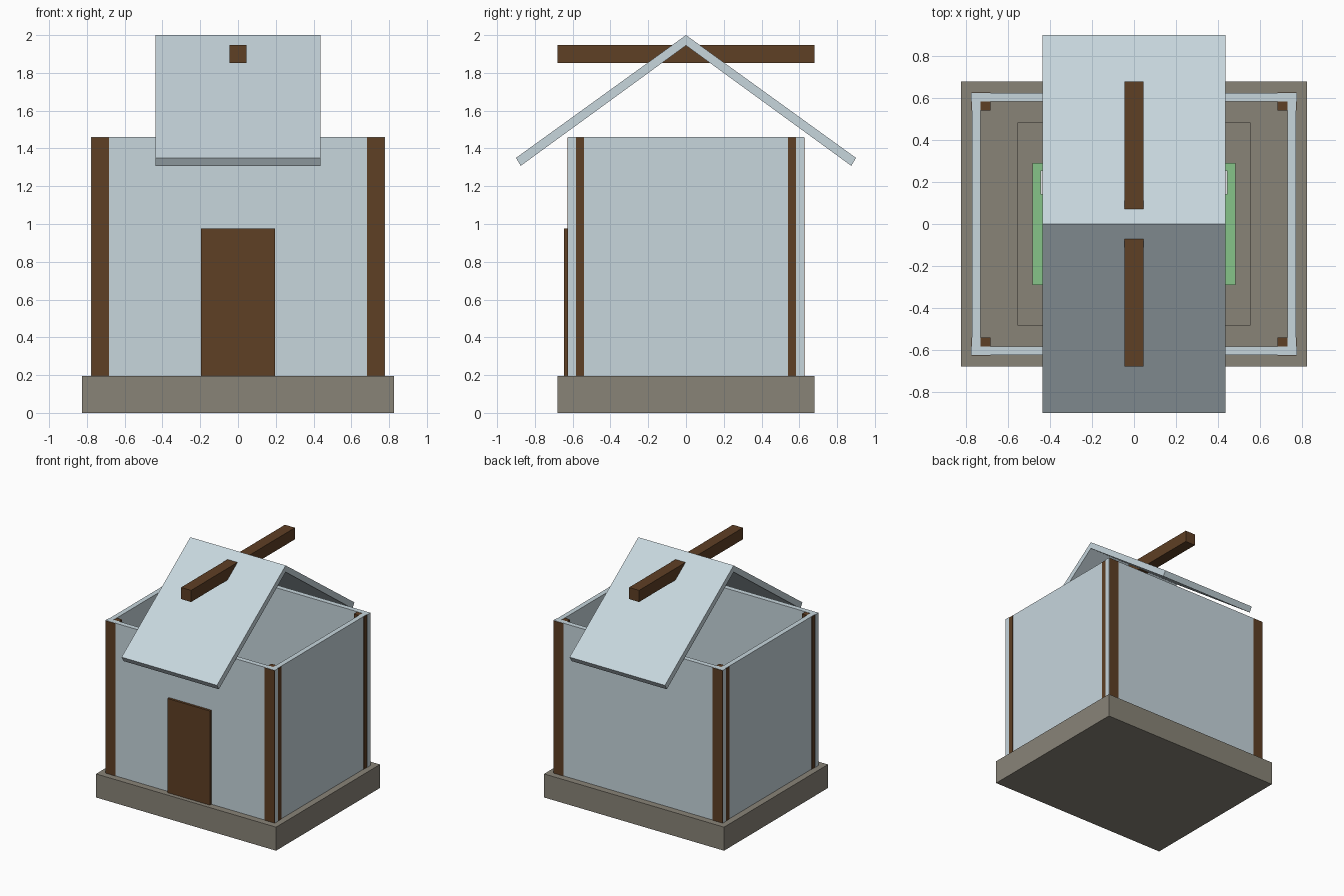
import bpy

cube = bpy.data.objects.get("Cube")
if cube:
    bpy.data.objects.remove(cube, do_unlink=True)


def material(name, rgb):
    mat = bpy.data.materials.new(name)
    mat.use_nodes = True
    colour = (*rgb, 1)
    mat.diffuse_color = colour
    mat.node_tree.nodes["Principled BSDF"].inputs["Base Color"].default_value = colour
    return mat


plaster = material("pale plaster", (0.57, 0.67, 0.72))
wood = material("dark wood", (0.113, 0.05, 0.018))
stone = material("grey stone", (0.25, 0.23, 0.187))
green = material("green cloth", (0.24, 0.55, 0.25))
white = material("white linen", (0.8, 0.8, 0.82))


def mesh_object(name, verts, faces, mat):
    mesh = bpy.data.meshes.new(name)
    mesh.from_pydata(verts, [], faces)
    mesh.materials.append(mat)
    obj = bpy.data.objects.new(name, mesh)
    bpy.context.scene.collection.objects.link(obj)
    return obj


def prism(name, profile, half_width, mat):
    """Extrude a counter-clockwise (y, z) profile along x."""
    n = len(profile)
    verts = [(x, y, z) for x in (-half_width, half_width) for y, z in profile]
    faces = [(i, i + n, (i + 1) % n + n, (i + 1) % n) for i in range(n)]
    faces += [tuple(reversed(range(n))), tuple(range(n, 2 * n))]
    obj = mesh_object(name, verts, [f[::-1] if len(f) == 4 and f in faces[:n] else f for f in faces], mat)
    return obj


def box(name, xs, ys, zs, mat):
    (x0, x1), (y0, y1), (z0, z1) = sorted(xs), sorted(ys), sorted(zs)
    verts = [(x, y, z) for z in (z0, z1) for y in (y0, y1) for x in (x0, x1)]
    faces = [(0, 2, 3, 1), (4, 5, 7, 6), (0, 1, 5, 4),
             (1, 3, 7, 5), (3, 2, 6, 7), (2, 0, 4, 6)]
    return mesh_object(name, verts, faces, mat)


FLOOR, TOP = 0.195, 1.46

# Foundation and interior furnishing
box("foundation", (-0.825, 0.825), (-0.68, 0.68), (0, FLOOR), stone)
box("floor_dais", (-0.555, 0.555), (-0.485, 0.485), (FLOOR, 0.24), stone)
box("bed", (-0.485, 0.485), (-0.29, 0.29), (0.24, 0.36), green)
box("pillow", (-0.445, 0.445), (0.14, 0.255), (0.36, 0.42), white)

# Walls: long panels cap the ends, side panels run between the posts
for label, s in (("front", -1), ("back", 1)):
    box(label + "_wall", (-0.777, 0.777), (s * 0.583, s * 0.625), (FLOOR, TOP), plaster)
for label, s in (("right", -1), ("left", 1)):
    box(label + "_wall", (s * 0.731, s * 0.772), (-0.583, 0.583), (FLOOR, TOP), plaster)

# Corner posts
for end, sy in (("front", -1), ("back", 1)):
    for side, sx in (("right", -1), ("left", 1)):
        box(f"{end}_{side}_post", (sx * 0.684, sx * 0.775),
            (sy * 0.54, sy * 0.628), (FLOOR, TOP - 0.002), wood)

# Door
box("door", (-0.195, 0.195), (-0.645, -0.622), (FLOOR, 0.975), wood)

# Roof and ridge beam
roof = [(0, 2.0), (-0.9, 1.35), (-0.875, 1.308), (0, 1.945), (0.875, 1.308), (0.9, 1.35)]
prism("roof", roof, 0.437, plaster)
box("ridge_beam", (-0.046, 0.046), (-0.68, 0.68), (1.852, 1.948), wood)
